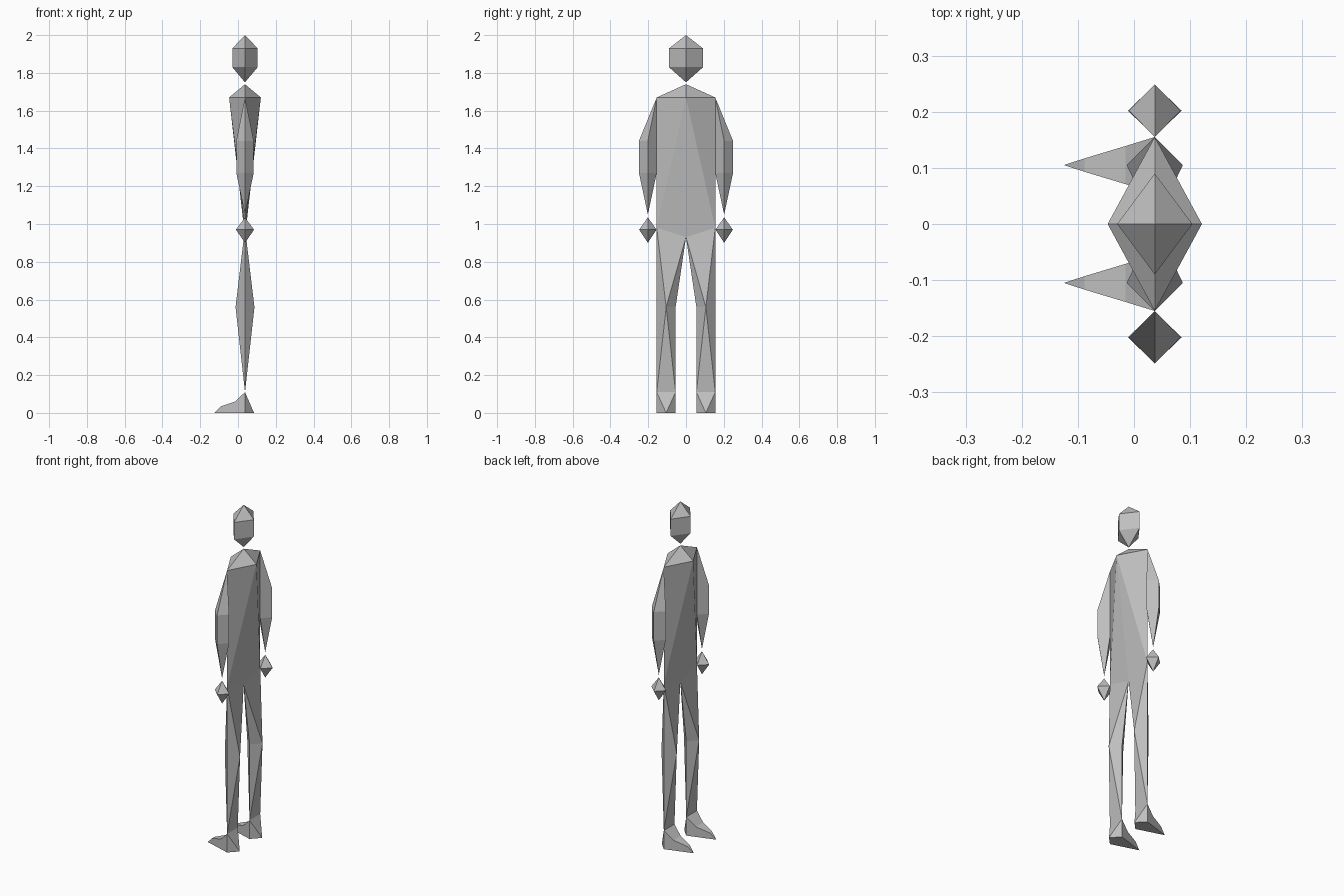
import bpy
import bmesh

cube = bpy.data.objects.get("Cube")
if cube:
    bpy.data.objects.remove(cube, do_unlink=True)

GREY = (0.52, 0.52, 0.52, 1)
grey = bpy.data.materials.new("plain grey")
grey.use_nodes = True
grey.diffuse_color = GREY
grey.node_tree.nodes["Principled BSDF"].inputs["Base Color"].default_value = GREY

CX = 0.037  # body centre line; the figure faces -x


def diamond(y, z, rx, ry):
    """Four-sided horizontal ring."""
    return [(CX - rx, y, z), (CX + rx, y, z), (CX, y - ry, z), (CX, y + ry, z)]


def facet_part(name, *groups):
    """Join convex sections into one part, open where they meet."""
    seam = set()
    for a, b in zip(groups, groups[1:]):
        seam |= set(a) & set(b)
    bm = bmesh.new()
    for group in groups:
        verts = {p: bm.verts.new(p) for p in dict.fromkeys(group)}
        bmesh.ops.convex_hull(bm, input=list(verts.values()))
        inner = {verts[p] for p in seam if p in verts}
        caps = [f for f in bm.faces if all(v in inner for v in f.verts)]
        bmesh.ops.delete(bm, geom=caps, context='FACES_ONLY')
    bmesh.ops.remove_doubles(bm, verts=bm.verts[:], dist=0.0005)
    loose = [v for v in bm.verts if not v.link_faces]
    bmesh.ops.delete(bm, geom=loose, context='VERTS')
    bmesh.ops.dissolve_limit(bm, angle_limit=0.005, verts=bm.verts[:], edges=bm.edges[:])
    bmesh.ops.recalc_face_normals(bm, faces=bm.faces[:])
    mesh = bpy.data.meshes.new(name)
    bm.to_mesh(mesh)
    bm.free()
    mesh.materials.append(grey)
    obj = bpy.data.objects.new(name, mesh)
    bpy.context.collection.objects.link(obj)


# Head
facet_part("head", [(CX, 0, 2.0), (CX, 0, 1.75)]
           + diamond(0, 1.93, 0.067, 0.09) + diamond(0, 1.83, 0.067, 0.09))

# Torso, tapering to a thin edge at the hips
facet_part("torso", [(CX, 0, 1.74), (CX, 0, 0.93), (CX, -0.155, 0.98), (CX, 0.155, 0.98)]
           + diamond(0, 1.67, 0.084, 0.155))

for side, s in (("left", -1), ("right", 1)):
    # Arm and hand
    arm_y, leg_y = 0.202 * s, 0.105 * s
    facet_part(side + "_arm", [(CX, 0.155 * s, 1.67), (CX, arm_y, 1.05)]
               + diamond(arm_y, 1.44, 0.046, 0.047) + diamond(arm_y, 1.27, 0.046, 0.047))
    facet_part(side + "_hand", [(CX, arm_y, 1.035), (CX, arm_y, 0.9)]
               + diamond(arm_y, 0.97, 0.048, 0.046))

    # Leg: thigh and shin meeting at the knee
    inner, outer = 0.055 * s, 0.155 * s
    knee = diamond(leg_y, 0.56, 0.05, 0.05)
    ankle = [(CX, inner, 0.11), (CX, outer, 0.11)]
    calf = [(CX - 0.016, leg_y, 0.26), (CX + 0.016, leg_y, 0.26)]
    facet_part(side + "_leg", [(CX, outer, 0.98), (CX, 0, 0.93)] + knee,
               knee + calf + ankle)

    # Foot: heel block and tapering toe
    def across(x, z, half):
        return [(x, leg_y - half, z), (x, leg_y + half, z)]
    instep = across(-0.015, 0.06, 0.034) + across(-0.015, 0, 0.034)
    facet_part(side + "_foot",
               ankle + across(CX, 0, 0.05) + [(0.085, leg_y, 0)] + instep,
               instep + across(-0.088, 0.036, 0.012) + [(-0.125, leg_y, 0)])
